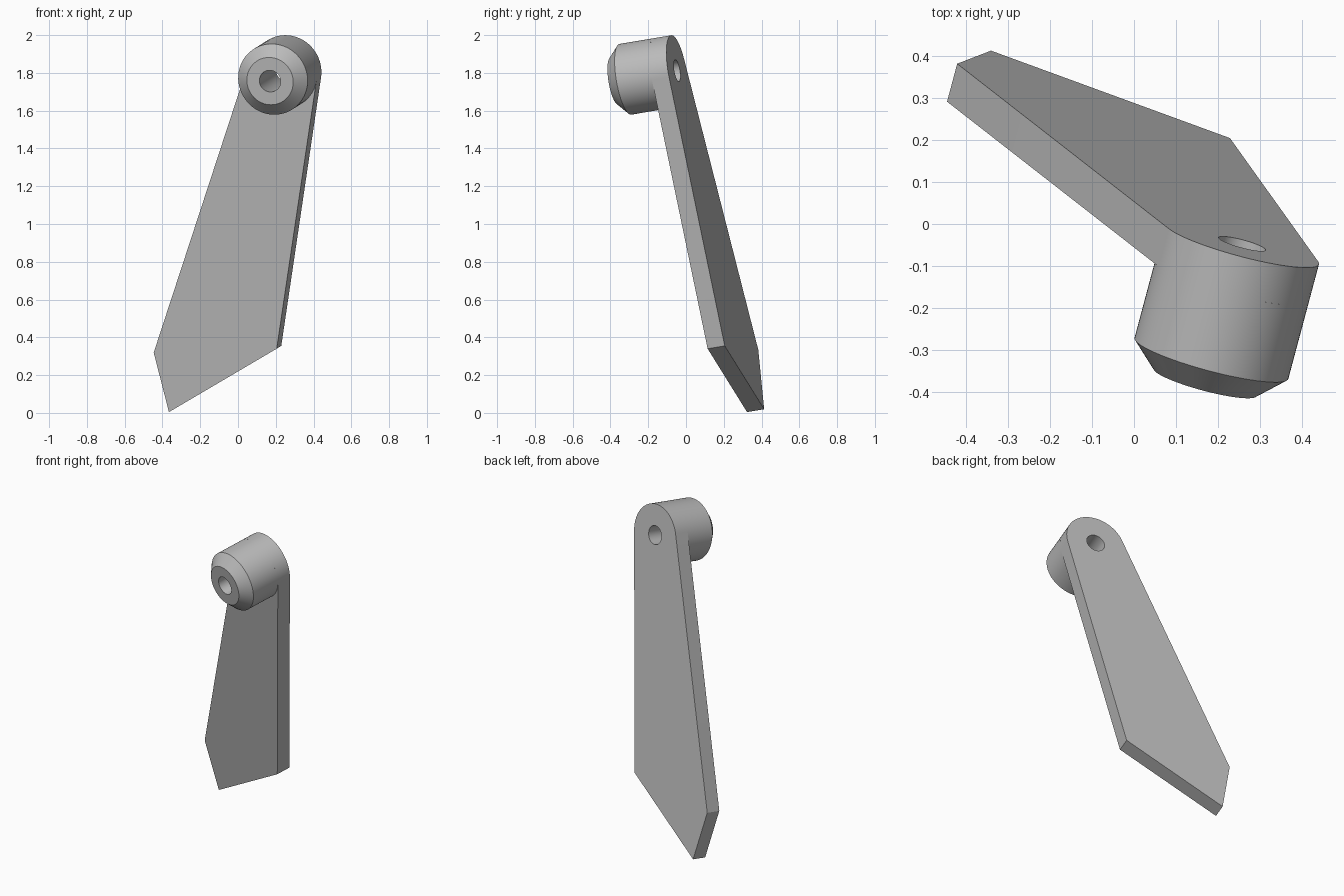
import bpy, bmesh
from math import acos, atan2, cos, sin, pi, hypot, radians
from mathutils import Matrix, Vector

cube = bpy.data.objects.get("Cube")
if cube:
    bpy.data.objects.remove(cube)

# Main sizes
BOSS_R, FACE_R, HOLE_R = 0.19, 0.127, 0.058
THICK, SHOULDER, LENGTH = 0.095, 0.287, 0.347
SEGMENTS = 64

# Tilted frame: origin at the back of the pivot hole, y along the pivot axis
axis_y = Vector((0.255, 0.954, 0.16)).normalized()
axis_x = axis_y.cross(Vector((0, 0, 1))).normalized()
axis_z = axis_x.cross(axis_y)
frame = Matrix((axis_x, axis_y, axis_z)).transposed().to_4x4()
frame.translation = (0.258, -0.047, 1.812)

grey = bpy.data.materials.new("plain_grey")
grey.use_nodes = True
grey.diffuse_color = (0.5, 0.5, 0.5, 1)
grey.node_tree.nodes["Principled BSDF"].inputs["Base Color"].default_value = (0.5, 0.5, 0.5, 1)


def finish(bm, name):
    bmesh.ops.recalc_face_normals(bm, faces=bm.faces)
    mesh = bpy.data.meshes.new(name)
    bm.to_mesh(mesh)
    bm.free()
    mesh.materials.append(grey)
    obj = bpy.data.objects.new(name, mesh)
    obj.matrix_world = frame
    bpy.context.collection.objects.link(obj)
    bpy.ops.object.select_all(action="DESELECT")
    obj.select_set(True)
    bpy.context.view_layer.objects.active = obj
    bpy.ops.object.shade_smooth_by_angle(angle=radians(30))
    return obj


def arc(radius, start, end, count):
    angles = [start + (end - start) * i / count for i in range(count + 1)]
    return [(radius * cos(a), radius * sin(a)) for a in angles]


def tangent_angle(point, side):
    return atan2(point[1], point[0]) + side * acos(BOSS_R / hypot(*point))


# Lever plate: pointed blade, sides tangent to the rounded pivot end
left, tip, right = (-0.768, -1.497), (-0.698, -1.816), (-0.093, -1.476)
start = tangent_angle(right, 1)
end = tangent_angle(left, -1) + 2 * pi
outline = arc(BOSS_R, start, end, SEGMENTS // 2) + [left, tip, right]
hole = arc(HOLE_R, 0, 2 * pi, SEGMENTS)[:-1]

bm = bmesh.new()
for loop in (outline, hole):
    verts = [bm.verts.new((x, 0, z)) for x, z in loop]
    for i, v in enumerate(verts):
        bm.edges.new((verts[i - 1], v))
bmesh.ops.triangle_fill(bm, edges=bm.edges[:], use_beauty=True, normal=(0, 1, 0))
front = bmesh.ops.extrude_face_region(bm, geom=bm.faces[:], use_keep_orig=True)["geom"]
bmesh.ops.translate(bm, vec=(0, -THICK, 0),
                    verts=[g for g in front if isinstance(g, bmesh.types.BMVert)])
finish(bm, "lever_plate")

# Pivot boss: bored cylinder with a chamfered front end
profile = [(HOLE_R, -THICK), (HOLE_R, -LENGTH), (FACE_R, -LENGTH),
           (BOSS_R, -SHOULDER), (BOSS_R, -THICK)]
bm = bmesh.new()
verts = [bm.verts.new((r, y, 0)) for r, y in profile]
edges = [bm.edges.new(pair) for pair in zip(verts, verts[1:])]
bmesh.ops.spin(bm, geom=verts + edges, cent=(0, 0, 0), axis=(0, 1, 0),
               angle=2 * pi, steps=SEGMENTS, use_merge=True)
bmesh.ops.remove_doubles(bm, verts=bm.verts, dist=0.0001)
finish(bm, "pivot_boss")
